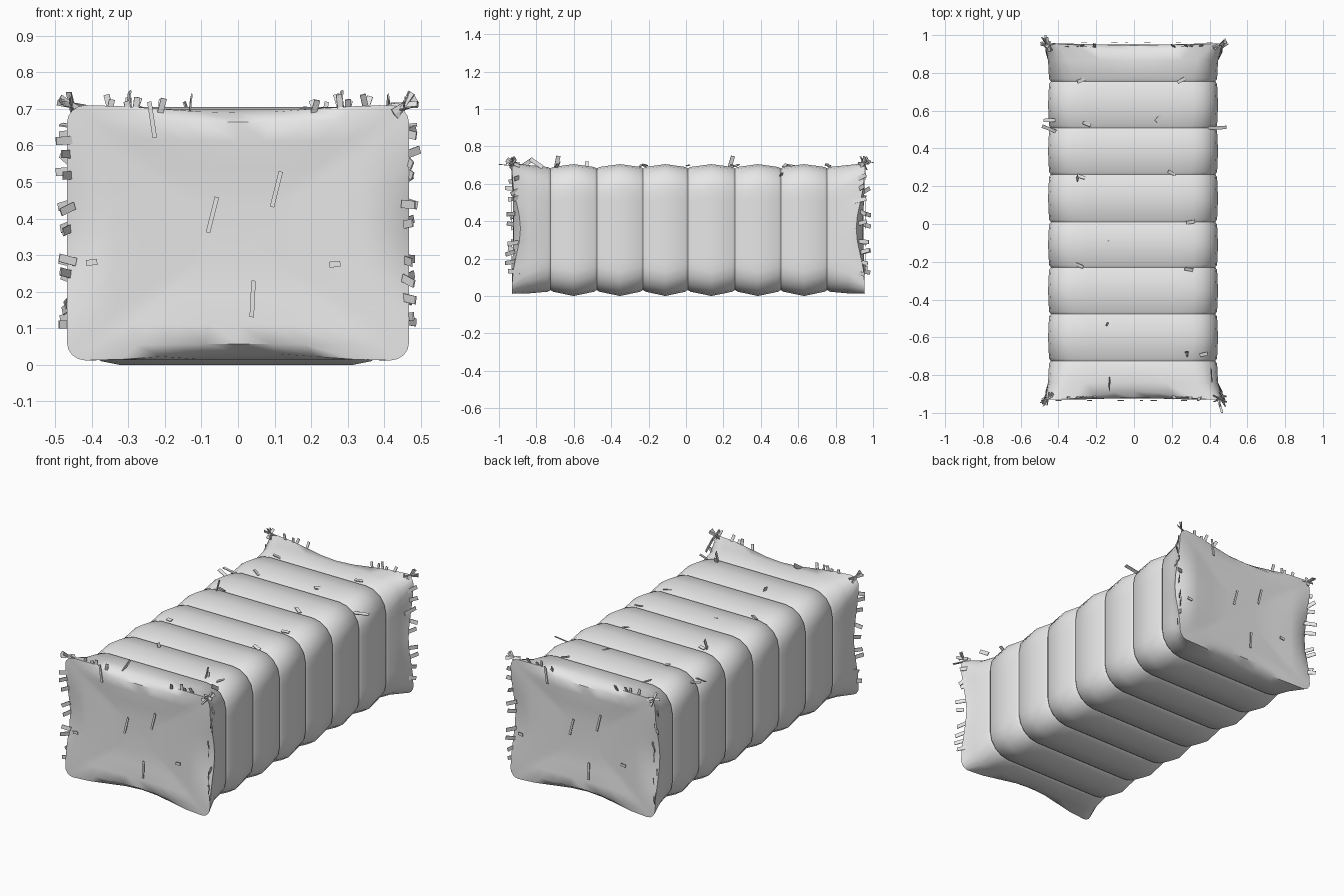
import bpy, bmesh, math, random
from mathutils import Vector, Matrix

if "Cube" in bpy.data.objects:
    bpy.data.objects.remove(bpy.data.objects["Cube"], do_unlink=True)
random.seed(7)

straw_grey = bpy.data.materials.new("straw grey")
straw_grey.use_nodes = True
tone = (0.8, 0.8, 0.8, 1)
straw_grey.diffuse_color = tone
straw_grey.node_tree.nodes["Principled BSDF"].inputs["Base Color"].default_value = tone

FRONT, BACK = -0.93, 0.955
GROOVES = [-0.725, -0.477, -0.23, 0.01, 0.262, 0.507, 0.755]


def finish(bm, name):
    bmesh.ops.recalc_face_normals(bm, faces=bm.faces)
    mesh = bpy.data.meshes.new(name)
    bm.to_mesh(mesh)
    bm.free()
    mesh.materials.append(straw_grey)
    obj = bpy.data.objects.new(name, mesh)
    bpy.context.collection.objects.link(obj)
    return obj


def section(w, low, high, r, arc=5, side=7):
    """Rounded rectangle as (x, z, closeness to the middle of an edge)."""
    corners = [(w - r, high - r), (r - w, high - r), (r - w, low + r), (w - r, low + r)]
    pts = []
    for i, (cx, cz) in enumerate(corners):
        for k in range(arc):
            a = math.pi / 2 * (i + k / (arc - 1))
            pts.append((cx + r * math.cos(a), cz + r * math.sin(a), 0))
        nx, nz = corners[(i + 1) % 4]
        a = math.pi / 2 * (i + 1)
        for k in range(1, side + 1):
            t = k / (side + 1)
            pts.append((cx + (nx - cx) * t + r * math.cos(a),
                        cz + (nz - cz) * t + r * math.sin(a),
                        math.sin(math.pi * t) ** 2))
    return pts


# Bale body: bulging sections between the tied grooves, with flared ends
bm = bmesh.new()
rings = []


def add_ring(y, w, low, high, r):
    rings.append([bm.verts.new((x - 0.005, y, z)) for x, z, m in section(w, low, high, r)])


def add_cap_ring(y_end, inward, scale, depth, dip):
    ring = []
    for x, z, m in section(0.468, 0.012, 0.71, 0.05):
        z = 0.36 + (z - 0.36) * (1 - 0.06 * m * dip)
        ring.append(bm.verts.new((x * scale, y_end + inward * (depth + 0.045 * m * dip),
                                  0.36 + (z - 0.36) * scale)))
    rings.append(ring)


CAP = [(0.25, 0.02, 0), (0.5, 0.016, 0), (0.72, 0.006, 0), (0.88, 0.0, 0.2), (1, 0, 1)]
for step in CAP:
    add_cap_ring(FRONT, 1, *step)
add_ring(FRONT + 0.09, 0.45, 0.014, 0.7, 0.11)
for i, g in enumerate(GROOVES):
    add_ring(g - 0.014, 0.445, 0.023, 0.69, 0.13)
    add_ring(g, 0.435, 0.032, 0.682, 0.13)
    add_ring(g + 0.014, 0.445, 0.023, 0.69, 0.13)
    if i < len(GROOVES) - 1:
        add_ring((g + GROOVES[i + 1]) / 2, 0.45, 0.0, 0.705, 0.13)
add_ring(BACK - 0.09, 0.45, 0.014, 0.7, 0.11)
for step in reversed(CAP):
    add_cap_ring(BACK, -1, *step)

n = len(rings[0])
for a, b in zip(rings, rings[1:]):
    for k in range(n):
        bm.faces.new((a[k], a[(k + 1) % n], b[(k + 1) % n], b[k]))
bm.faces.new(rings[0])
bm.faces.new(rings[-1])
bale = finish(bm, "bale_body")
bpy.ops.object.select_all(action="DESELECT")
bale.select_set(True)
bpy.context.view_layer.objects.active = bale
bpy.ops.object.shade_smooth_by_angle(angle=math.radians(45))

# Loose straws: thin flat slips
bm = bmesh.new()


def straw(centre, direction, normal, length=0.07, width=0.02):
    d = Vector(direction).normalized()
    s = d.cross(Vector(normal)).normalized()
    up = s.cross(d)
    frame = Matrix((d * length, s * width, up * 0.004)).transposed().to_4x4()
    bmesh.ops.create_cube(bm, size=1, matrix=Matrix.Translation(centre) @ frame)


rnd = random.uniform
for y_end, out in ((FRONT, -1), (BACK, 1)):
    for sx in (-1, 1):
        # Row sticking out along each upright end edge
        for z in (0.12, 0.17, 0.24, 0.29, 0.38, 0.43, 0.52, 0.57, 0.62):
            straw((sx * 0.466, y_end + out * rnd(-0.03, 0.012), z + rnd(-0.015, 0.015)),
                  (sx * rnd(0.2, 0.8), out * rnd(0.3, 1), rnd(-0.3, 0.3)),
                  (sx, -out, 0), rnd(0.04, 0.08), 0.022)
        # Tuft at each top corner
        for k in range(5):
            straw((sx * 0.455, y_end - out * 0.005, 0.71),
                  (sx * rnd(0, 1), out * rnd(-0.3, 0.8), rnd(0, 0.6)),
                  (rnd(-1, 1), out, 0.5), 0.08, 0.016)
        # Pieces along the top end edge
        for x in (0.21, 0.28, 0.3, 0.35):
            straw((sx * x, y_end - out * 0.015, 0.7), (rnd(-0.4, 0.4), out * rnd(0, 0.6), 1),
                  (0.2, out, 0), rnd(0.04, 0.09), 0.016)
    # Pieces lying against the end face
    for x, z, lean in ((-0.07, 0.41, 0.25), (0.105, 0.48, 0.25), (0.04, 0.18, 0.05),
                       (-0.235, 0.67, -0.15)):
        straw((-out * x, y_end + out * 0.004, z), (-out * lean, 0, 1), (0, 1, 0), 0.1, 0.012)
    for x, z in ((-0.4, 0.28), (0.265, 0.275)):
        straw((-out * x, y_end + out * 0.004, z), (1, 0, 0.1), (0, 1, 0), 0.03, 0.016)

# Longest straws reaching past each end
straw((0.455, -0.96, 0.7), (0.3, -1, 0.1), (0, 0, 1), 0.084, 0.012)
straw((-0.46, 0.965, 0.71), (-0.3, 1, 0.1), (0, 0, 1), 0.074, 0.012)

# Scattered pieces on the top
for x, y in ((-0.28, 0.76), (-0.25, 0.53), (-0.28, 0.25), (-0.43, 0.55), (-0.44, 0.5),
             (0.44, 0.51), (0.25, 0.76), (0.2, 0.27), (0.3, 0.01), (0.29, -0.24),
             (-0.13, -0.11), (-0.14, -0.53), (0.28, -0.68), (0.37, -0.69),
             (0.13, 0.56), (-0.29, -0.22)):
    edge = abs(x) > 0.4
    straw((x, y, 0.65 if edge else 0.698), (x if edge else rnd(-0.5, 0.5), rnd(-0.2, 0.2), rnd(0, 0.25)),
          (0, rnd(-0.5, 0.5), 1), 0.1 if edge else 0.045, 0.018)
for x, y, lean in ((0.28, -0.69, 0.2), (-0.3, 0.24, 0.3), (0.41, -0.8, -1.5), (-0.13, -0.85, 1.5)):
    straw((x, y, 0.71), (0.1, lean, 1), (1, 0.3, 0), 0.08, 0.022)
finish(bm, "loose_straws")
